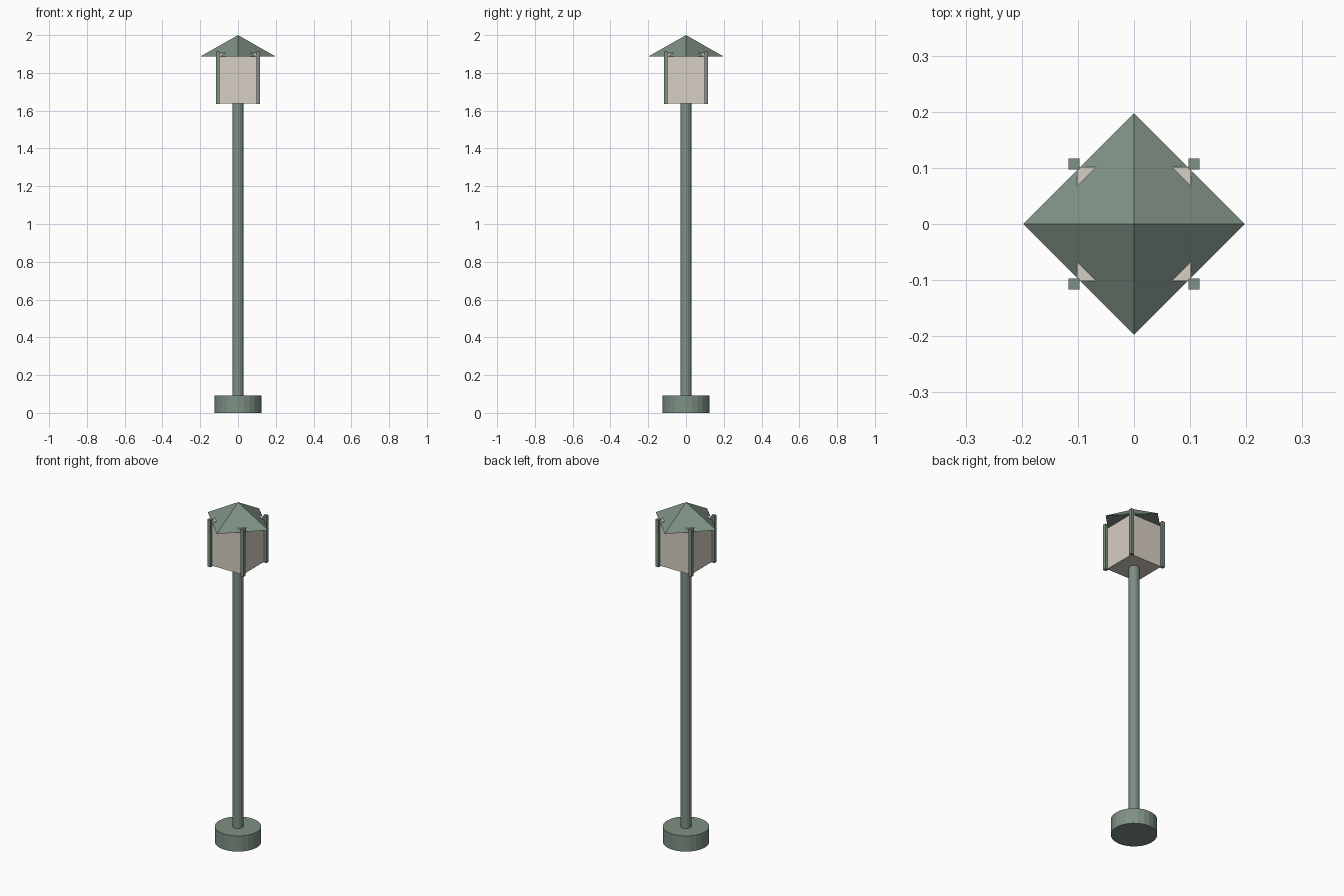
import bpy
from math import pi

cube = bpy.data.objects.get("Cube")
if cube:
    bpy.data.objects.remove(cube, do_unlink=True)


def make_material(name, rgb):
    mat = bpy.data.materials.new(name)
    mat.use_nodes = True
    colour = (*rgb, 1)
    mat.diffuse_color = colour
    mat.node_tree.nodes["Principled BSDF"].inputs["Base Color"].default_value = colour
    return mat


green = make_material("weathered_green", (0.21, 0.28, 0.23))
cream = make_material("cream_glass", (0.68, 0.62, 0.54))


def finish(name, mat):
    obj = bpy.context.object
    obj.name = name
    obj.data.materials.append(mat)
    return obj


def cylinder(name, radius, bottom, top, sides, mat):
    bpy.ops.mesh.primitive_cylinder_add(vertices=sides, radius=radius, depth=top - bottom,
                                        location=(0, 0, (bottom + top) / 2))
    return finish(name, mat)


def box(name, x, y, half, bottom, top, mat):
    bpy.ops.mesh.primitive_cube_add(size=1, location=(x, y, (bottom + top) / 2))
    obj = finish(name, mat)
    obj.scale = (2 * half, 2 * half, top - bottom)
    bpy.ops.object.transform_apply(location=False, rotation=False, scale=True)
    return obj


# Foot and pole
cylinder("base", 0.124, 0, 0.092, 24, green)
cylinder("pole", 0.029, 0.09, 1.64, 16, green)

# Lantern body with a post at each corner
box("lantern_glass", 0, 0, 0.102, 1.639, 1.904, cream)
for side, sx in (("left", 1), ("right", -1)):
    for end, sy in (("front", -1), ("back", 1)):
        box(f"{end}_{side}_post", sx * 0.107, sy * 0.107, 0.01, 1.635, 1.912, green)

# Four-sided roof, its corners on the axes
bpy.ops.mesh.primitive_cone_add(vertices=4, radius1=0.197, radius2=0, depth=0.112,
                                location=(0, 0, 1.944), rotation=(0, 0, pi / 2))
finish("roof", green)
